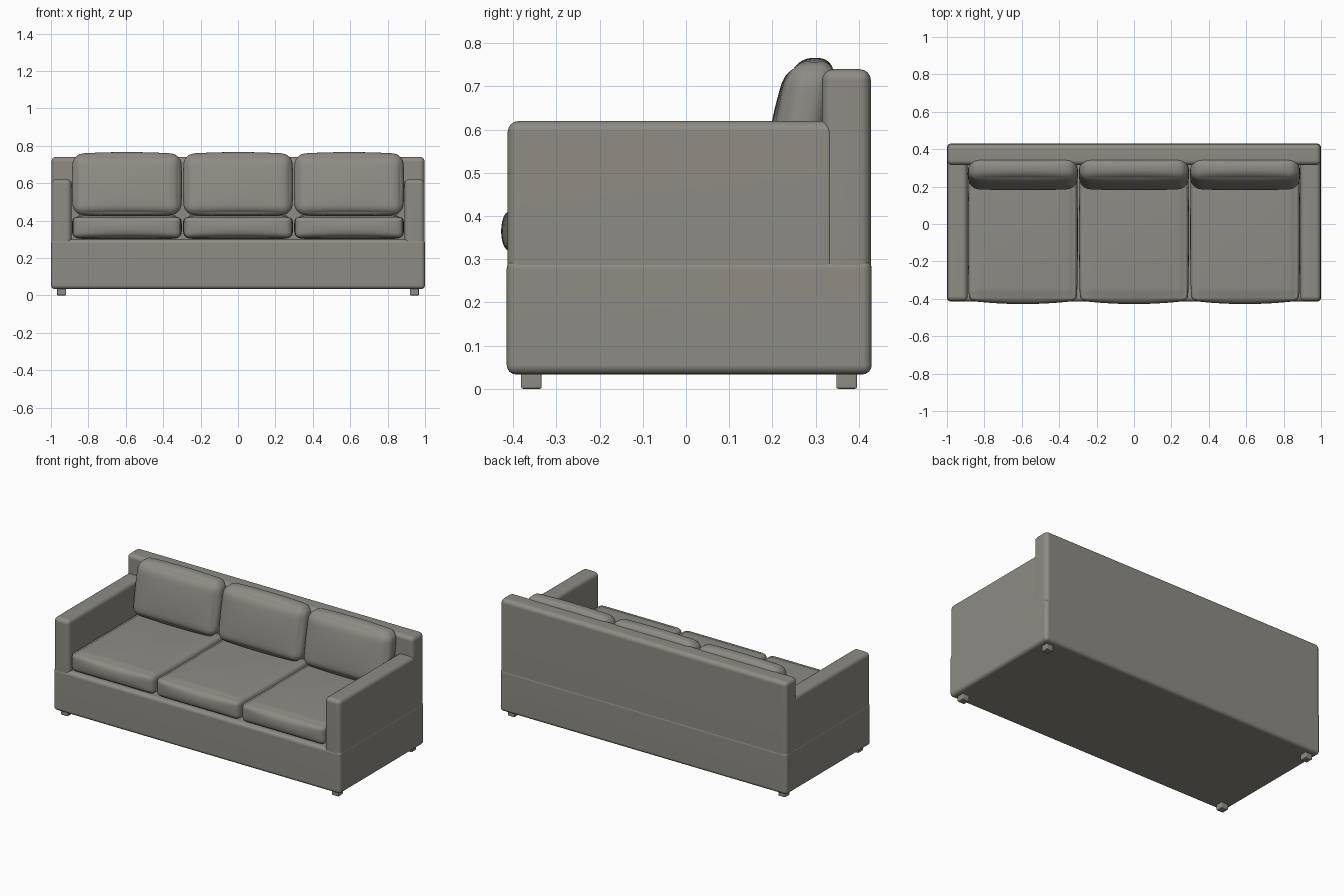
import bpy, bmesh, math
from mathutils import Vector

if "Cube" in bpy.data.objects:
    bpy.data.objects.remove(bpy.data.objects["Cube"])

fabric = bpy.data.materials.new("warm grey fabric")
fabric.diffuse_color = (0.27, 0.26, 0.23, 1)
fabric.use_nodes = True
fabric.node_tree.nodes["Principled BSDF"].inputs["Base Color"].default_value = fabric.diffuse_color


def finish(name, bm):
    me = bpy.data.meshes.new(name)
    bm.normal_update()
    bm.to_mesh(me)
    bm.free()
    ob = bpy.data.objects.new(name, me)
    bpy.context.collection.objects.link(ob)
    me.materials.append(fabric)
    for p in me.polygons:
        p.use_smooth = True
    return ob


def box(name, lo, hi, r):
    """Box between two corners with rounded edges."""
    bm = bmesh.new()
    bmesh.ops.create_cube(bm, size=1)
    for v in bm.verts:
        v.co = Vector([(a + b) / 2 + c * (b - a) for a, b, c in zip(lo, hi, v.co)])
    bmesh.ops.bevel(bm, geom=bm.edges[:], offset=r, segments=4, profile=0.5,
                    affect='EDGES', clamp_overlap=True)
    ob = finish(name, bm)
    ob.modifiers.new("normals", 'WEIGHTED_NORMAL').keep_sharp = True
    return ob


def cushion(name, centre, half, r, bulge, tilt=0.0, groove_axis=None):
    """Rounded block puffed along each axis, leaning back by tilt."""
    n = 20
    bm = bmesh.new()
    bmesh.ops.create_cube(bm, size=2)
    bmesh.ops.subdivide_edges(bm, edges=bm.edges[:], cuts=n - 1, use_grid_fill=True)
    for v in bm.verts:
        raw = v.co.copy()
        u = [math.sin(c * math.pi / 2) for c in raw]
        p = Vector([c * h for c, h in zip(u, half)])
        inner = Vector([max(-h + r, min(h - r, c)) for c, h in zip(p, half)])
        d = p - inner
        if d.length > 1e-6:
            p = inner + d.normalized() * r
        for a in range(3):
            b, c = (a + 1) % 3, (a + 2) % 3
            p[a] += bulge[a] * u[a] * (1 - u[b] ** 2) * (1 - u[c] ** 2)
        # sewn crease just inside the top edge
        if groove_axis is not None and raw[groove_axis] > 0.99:
            ring = max(abs(raw[i]) for i in range(3) if i != groove_axis)
            if abs(ring - 0.8) < 0.01:
                p[groove_axis] -= 0.006
        p.y += tilt * p.z
        v.co = p + Vector(centre)
    return finish(name, bm)


# frame
box("base", (-1, -0.415, 0.033), (1, 0.43, 0.30), 0.022)
box("backrest", (-0.998, 0.315, 0.20), (0.998, 0.428, 0.74), 0.026)
for s, side in ((-1, "left"), (1, "right")):
    x0, x1 = sorted((s * 0.89, s * 0.998))
    box(side + "_arm", (x0, -0.413, 0.20), (x1, 0.35, 0.62), 0.026)
    # feet
    for y, end in ((-0.358, "front"), (0.372, "back")):
        x = s * 0.943
        box(f"{end}_{side}_foot", (x - 0.024, y - 0.024, 0), (x + 0.024, y + 0.024, 0.036), 0.005)

# seat and back cushions
for i, pos in enumerate(("left", "middle", "right")):
    x = (i - 1) * 0.594
    cushion(pos + "_seat_cushion", (x, -0.05, 0.365), (0.289, 0.36, 0.06), 0.03,
            (0.005, 0.018, 0.008), groove_axis=2)
    cushion(pos + "_back_cushion", (x, 0.268, 0.594), (0.287, 0.06, 0.162), 0.05,
            (0.008, 0.014, 0.010), tilt=0.18)
